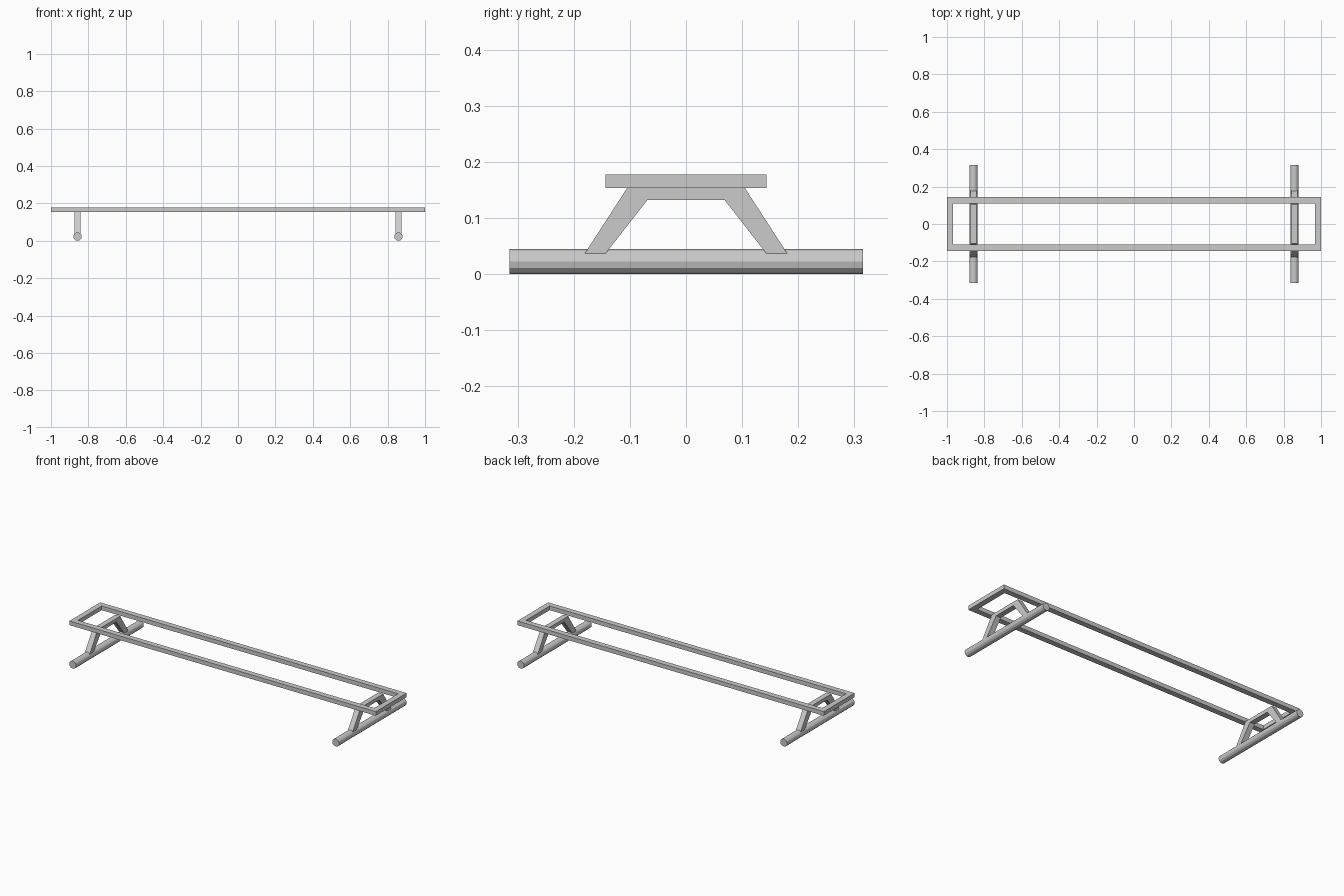
import bpy, bmesh
from math import pi
from mathutils import Matrix, Vector

if "Cube" in bpy.data.objects:
    bpy.data.objects.remove(bpy.data.objects["Cube"])


def finish(bm, name):
    bmesh.ops.recalc_face_normals(bm, faces=bm.faces)
    me = bpy.data.meshes.new(name)
    bm.to_mesh(me)
    bm.free()
    ob = bpy.data.objects.new(name, me)
    bpy.context.collection.objects.link(ob)
    return ob


# Rectangular top frame: mitred bars between outer and inner outlines
def top_frame(hx, hy, bar, z0, z1):
    bm = bmesh.new()
    corners = [(-1, -1), (1, -1), (1, 1), (-1, 1)]
    outer = [bm.verts.new((sx * hx, sy * hy, z0)) for sx, sy in corners]
    inner = [bm.verts.new((sx * (hx - bar), sy * (hy - bar), z0)) for sx, sy in corners]
    for i in range(4):
        j = (i + 1) % 4
        bm.faces.new((outer[i], outer[j], inner[j], inner[i]))
    ext = bmesh.ops.extrude_face_region(bm, geom=bm.faces[:], use_keep_orig=True)
    verts = [g for g in ext["geom"] if isinstance(g, bmesh.types.BMVert)]
    bmesh.ops.translate(bm, verts=verts, vec=(0, 0, z1 - z0))
    return finish(bm, "top_frame")


# Splayed leg bracket: half profile in y/z mirrored, extruded along x
def leg_bracket(name, x, width):
    half = [(0.105, 0.1535), (0.187, 0.027), (0.151, 0.027), (0.069, 0.132)]
    pts = half + [(-y, z) for y, z in reversed(half)]
    bm = bmesh.new()
    face = bm.faces.new([bm.verts.new((x - width / 2, y, z)) for y, z in pts])
    ext = bmesh.ops.extrude_face_region(bm, geom=[face], use_keep_orig=True)
    verts = [g for g in ext["geom"] if isinstance(g, bmesh.types.BMVert)]
    bmesh.ops.translate(bm, verts=verts, vec=(width, 0, 0))
    return finish(bm, name)


# Round foot bar lying along y
def foot_bar(name, x, radius, length):
    bm = bmesh.new()
    bmesh.ops.create_cone(
        bm, cap_ends=True, segments=12, radius1=radius, radius2=radius, depth=length,
        matrix=Matrix.Translation(Vector((x, 0, radius))) @ Matrix.Rotation(pi / 2, 4, 'X'))
    return finish(bm, name)


top_frame(1.0, 0.1435, 0.033, 0.1535, 0.178)
for side, sx in (("left", -1), ("right", 1)):
    leg_bracket(side + "_leg_bracket", sx * 0.858, 0.032)
    foot_bar(side + "_foot_bar", sx * 0.858, 0.0225, 0.63)
